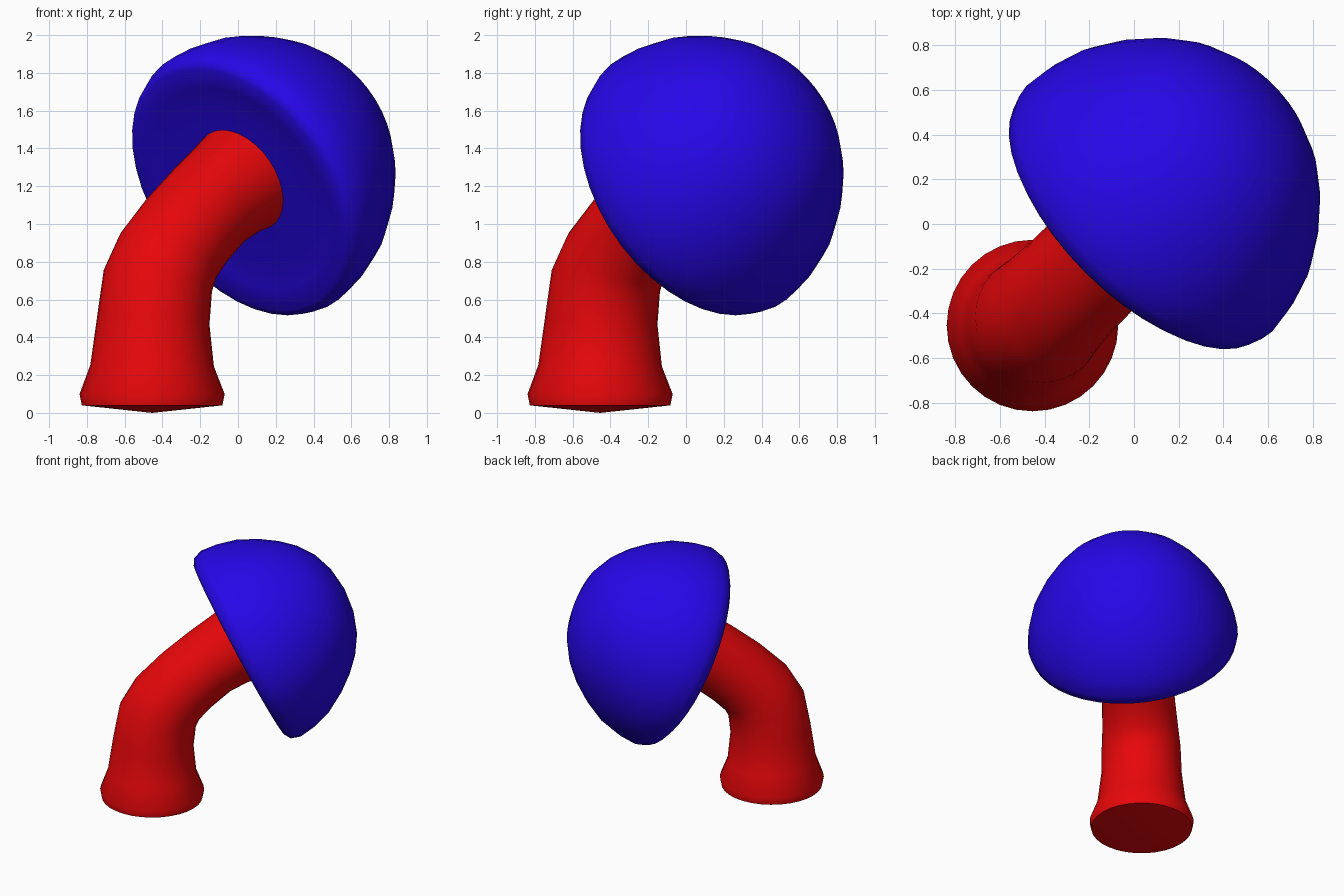
import bpy, bmesh, math
from mathutils import Vector

if "Cube" in bpy.data.objects:
    bpy.data.objects.remove(bpy.data.objects["Cube"])

D = Vector((1, 1, 0)).normalized()      # bending direction (seen from above)
SIDE = Vector((1, -1, 0)).normalized()  # across the bending plane
UP = Vector((0, 0, 1))


def loft(name, rings, sides, color, angle):
    """Skin round rings (s, z, radius, tilt) in the bending plane; radius 0 is a pole."""
    bm = bmesh.new()
    loops = []
    for s, z, r, tilt in rings:
        c = D * s + UP * z
        across = D * math.cos(tilt - math.pi / 2) + UP * math.sin(tilt - math.pi / 2)
        if r == 0:
            loops.append([bm.verts.new(c)])
            continue
        loops.append([bm.verts.new(c + SIDE * r * math.cos(2 * math.pi * i / sides)
                                   + across * r * math.sin(2 * math.pi * i / sides))
                      for i in range(sides)])
    for a, b in zip(loops, loops[1:]):
        for i in range(sides):
            j = (i + 1) % sides
            if len(a) == 1:
                bm.faces.new((a[0], b[i], b[j]))
            elif len(b) == 1:
                bm.faces.new((a[i], a[j], b[0]))
            else:
                bm.faces.new((a[i], a[j], b[j], b[i]))
    bmesh.ops.recalc_face_normals(bm, faces=bm.faces)
    me = bpy.data.meshes.new(name)
    bm.to_mesh(me)
    bm.free()
    ob = bpy.data.objects.new(name, me)
    bpy.context.collection.objects.link(ob)
    mat = bpy.data.materials.new(name + "_color")
    mat.diffuse_color = color
    mat.use_nodes = True
    mat.node_tree.nodes["Principled BSDF"].inputs["Base Color"].default_value = mat.diffuse_color
    me.materials.append(mat)
    bpy.ops.object.select_all(action='DESELECT')
    ob.select_set(True)
    bpy.context.view_layer.objects.active = ob
    bpy.ops.object.shade_smooth_by_angle(angle=math.radians(angle))
    return ob


# Stem: flared foot, then a bend toward the cap (s, z, radius, tilt in degrees)
stem = [(-.643, 0, 0, 90), (-.643, .04, .372, 90), (-.643, .10, .384, 90),
        (-.643, .25, .327, 89), (-.634, .49, .298, 84), (-.60, .70, .292, 74),
        (-.525, .83, .28, 58), (-.38, .97, .27, 42), (-.21, 1.105, .268, 33),
        (-.07, 1.19, .28, 27), (.02, 1.235, .297, 26.6), (.05, 1.25, .3, 26.6),
        (.05, 1.25, 0, 26.6)]
loft("stem", [(s, z, r, math.radians(t)) for s, z, r, t in stem], 32,
     (.8, .002, .003, 1), 40)

# Cap: profile (height along axis, radius), shallow underside to dome top,
# with the dome leaning slightly upward toward its tip
TILT = math.radians(26.6)
LEAN = .045
cap = [(.01, 0), (.01, .3), (.015, .45), (.005, .6), (-.015, .715), (.01, .755),
       (.08, .778), (.2, .764), (.35, .722), (.5, .642), (.62, .555), (.72, .458),
       (.805, .335), (.86, .18), (.882, 0)]
rings = []
for a, r in cap:
    lift = LEAN * max(a, 0) ** 2
    rings.append((.025 + a * math.cos(TILT) - lift * math.sin(TILT),
                  1.187 + a * math.sin(TILT) + lift * math.cos(TILT), r, TILT))
loft("cap", rings, 40, (.019, .002, .8, 1), 50)
